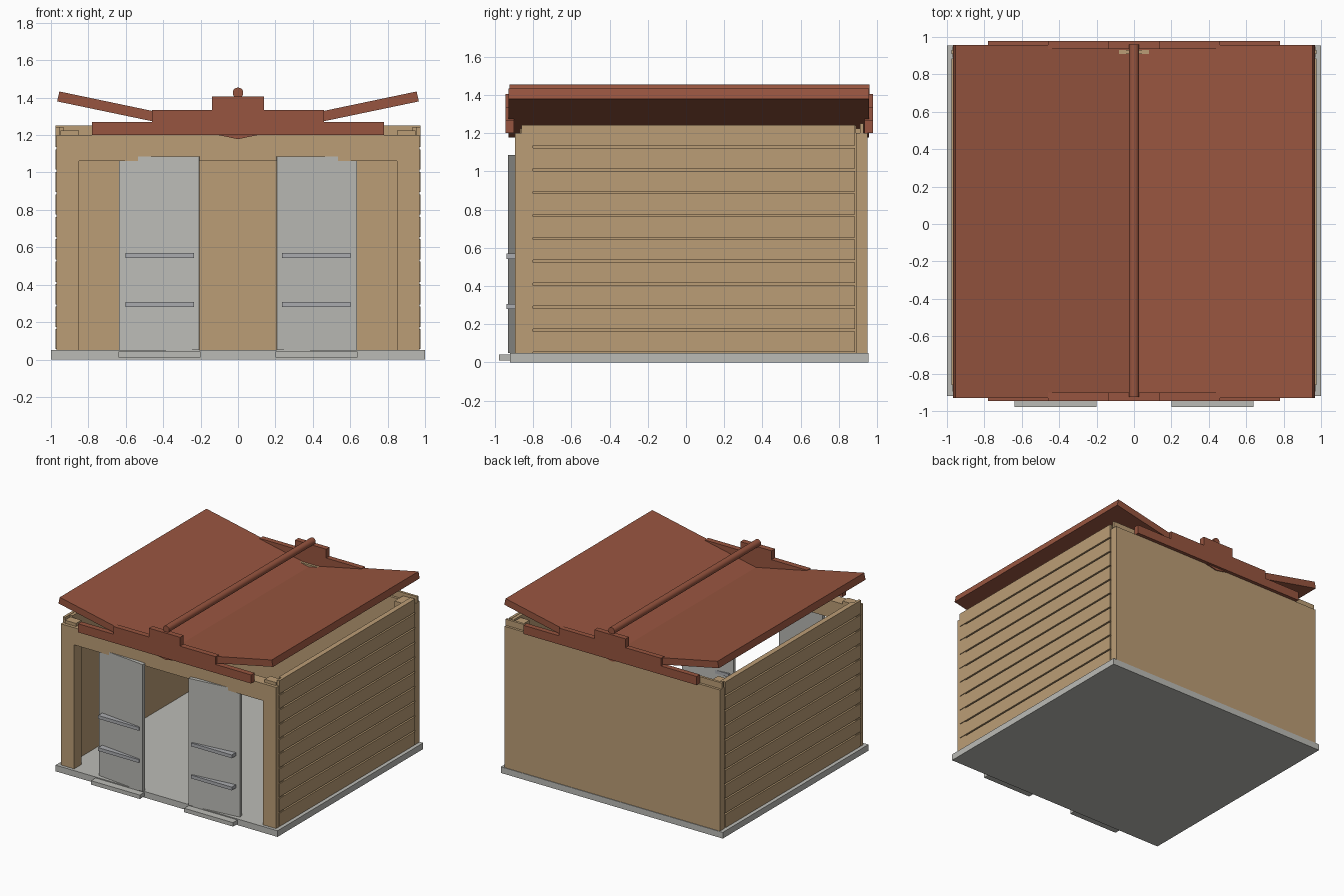
import bpy, bmesh, math

if "Cube" in bpy.data.objects:
    bpy.data.objects.remove(bpy.data.objects["Cube"])

def mat(name, c):
    m = bpy.data.materials.new(name)
    m.diffuse_color = (*c, 1)
    m.use_nodes = True
    m.node_tree.nodes["Principled BSDF"].inputs["Base Color"].default_value = m.diffuse_color
    return m

TAN = mat("tan_wood", (0.50, 0.34, 0.18))
RED = mat("red_roof", (0.31, 0.09, 0.05))
STONE = mat("pale_stone", (0.50, 0.50, 0.47))
STEEL = mat("grey_metal", (0.40, 0.41, 0.43))

def prism(name, pts, y0, y1, m):
    """Extrude an x,z outline from y0 to y1."""
    bm = bmesh.new()
    f = bm.faces.new([bm.verts.new((x, y0, z)) for x, z in pts])
    r = bmesh.ops.extrude_face_region(bm, geom=[f])
    for v in r["geom"]:
        if isinstance(v, bmesh.types.BMVert):
            v.co.y = y1
    bmesh.ops.recalc_face_normals(bm, faces=bm.faces)
    me = bpy.data.meshes.new(name)
    bm.to_mesh(me)
    bm.free()
    me.materials.append(m)
    ob = bpy.data.objects.new(name, me)
    bpy.context.collection.objects.link(ob)
    return ob

def box(name, x0, x1, y0, y1, z0, z1, m):
    x0, x1 = sorted((x0, x1))
    return prism(name, [(x0, z0), (x1, z0), (x1, z1), (x0, z1)], y0, y1, m)

# Floor slab
box("floor_slab", -1, 1, -0.92, 0.955, 0, 0.05, STONE)

# Front frame with wide opening
prism("front_frame", [(-0.97, 0.05), (-0.85, 0.05), (-0.85, 1.06), (0.85, 1.06),
                      (0.85, 0.05), (0.97, 0.05), (0.97, 1.2), (-0.97, 1.2)],
      -0.895, -0.80, TAN)

# Back wall: outer skin and taller inner panel
box("back_wall", -0.97, 0.97, 0.89, 0.95, 0.05, 1.2, TAN)
box("back_wall_top", -0.975, 0.975, 0.91, 0.93, 1.2, 1.25, TAN)

for side, s in (("left", -1), ("right", 1)):
    # Side wall with ten cladding boards
    box(side + "_wall", s * 0.93, s * 0.96, -0.80, 0.89, 0.05, 1.24, TAN)
    for i in range(10):
        z = 0.055 + i * 0.12
        box(f"{side}_board_{i + 1}", s * 0.955, s * 0.976, -0.86, 0.885, z, z + 0.108, TAN)
    # Corner posts
    box(side + "_front_post", s * 0.85, s * 0.95, -0.87, -0.80, 1.18, 1.225, TAN)
    box(side + "_back_post", s * 0.85, s * 0.95, 0.80, 0.91, 0.05, 1.225, TAN)
    # Slightly open door, its rails and the doorstep
    d = box(side + "_door", -0.215, 0.215, -0.015, 0.015, 0.05, 1.085, STONE)
    d.location = (s * 0.42, -0.893, 0)
    d.rotation_euler.z = s * math.radians(6.5)
    for n, z in (("lower", 0.28), ("upper", 0.542)):
        box(f"{side}_door_{n}_rail", s * 0.235, s * 0.602, -0.94, -0.885, z, z + 0.027, STEEL)
    box(side + "_doorstep", s * 0.2, s * 0.64, -0.978, -0.90, 0.01, 0.042, STONE)

# Butterfly roof
prism("roof", [(0, 1.178), (0.967, 1.38), (0.955, 1.433), (0, 1.233),
               (-0.955, 1.433), (-0.967, 1.38)], -0.93, 0.958, RED)

# Stepped gables front and back
half = [(0.78, 1.2), (0.78, 1.27), (0.46, 1.27), (0.46, 1.333), (0.14, 1.333), (0.14, 1.405)]
outline = half + [(-x, z) for x, z in reversed(half)]
prism("front_gable", outline, -0.945, -0.90, RED)
prism("back_gable", outline, 0.935, 0.978, RED)

# Ridge pole
N = 20
pole = prism("ridge_pole", [(0.028 * math.cos(2 * math.pi * i / N),
                             1.426 + 0.028 * math.sin(2 * math.pi * i / N)) for i in range(N)],
             -0.925, 0.96, RED)
bpy.context.view_layer.objects.active = pole
pole.select_set(True)
bpy.ops.object.shade_smooth_by_angle()
